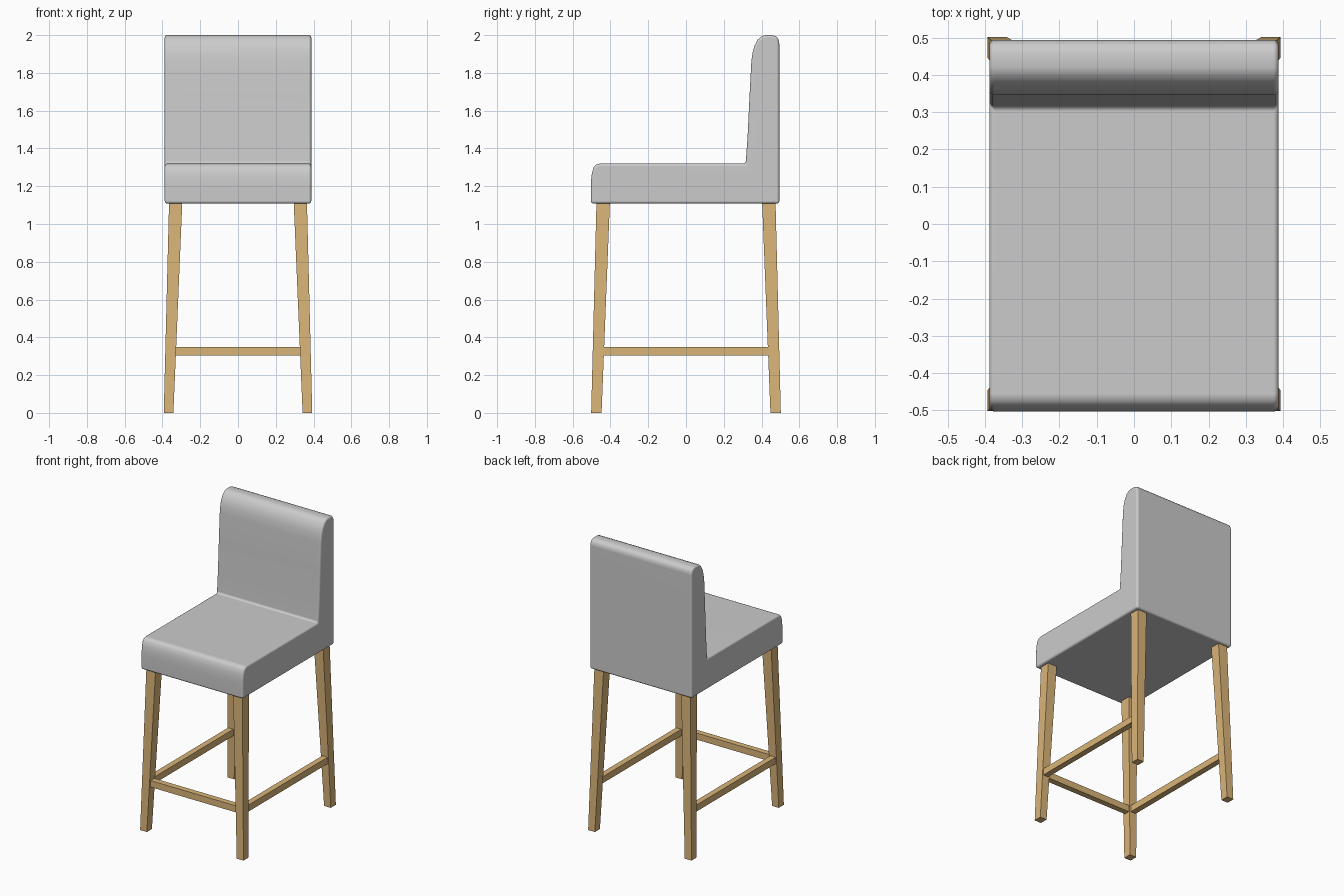
import bpy, bmesh

if "Cube" in bpy.data.objects:
    bpy.data.objects.remove(bpy.data.objects["Cube"])

wood = bpy.data.materials.new("light_wood")
wood.diffuse_color = (0.70, 0.46, 0.19, 1)
wood.use_nodes = True
wood.node_tree.nodes["Principled BSDF"].inputs["Base Color"].default_value = wood.diffuse_color


def new_object(name, bm, material=None):
    bmesh.ops.recalc_face_normals(bm, faces=bm.faces)
    mesh = bpy.data.meshes.new(name)
    bm.to_mesh(mesh)
    bm.free()
    obj = bpy.data.objects.new(name, mesh)
    bpy.context.collection.objects.link(obj)
    if material:
        mesh.materials.append(material)
    return obj


def tapered_bar(name, start, end):
    """Join two rectangles, each four corner points, into a bar."""
    bm = bmesh.new()
    a = [bm.verts.new(p) for p in start]
    b = [bm.verts.new(p) for p in end]
    bm.faces.new(a)
    bm.faces.new(b)
    for i in range(4):
        j = (i + 1) % 4
        bm.faces.new((a[i], a[j], b[j], b[i]))
    return new_object(name, bm, wood)


def rect_z(x0, x1, y0, y1, z):
    return [(x0, y0, z), (x1, y0, z), (x1, y1, z), (x0, y1, z)]


# Upholstered seat and backrest: one side profile (y, z) extruded across x
profile = [
    (-0.503, 1.108), (0.494, 1.108), (0.494, 1.955), (0.490, 1.978),
    (0.478, 1.993), (0.455, 2.0), (0.42, 2.0), (0.40, 1.993), (0.38, 1.976),
    (0.363, 1.945), (0.353, 1.91), (0.346, 1.86), (0.337, 1.69), (0.326, 1.46),
    (0.316, 1.32), (-0.455, 1.32), (-0.475, 1.314), (-0.489, 1.300),
    (-0.498, 1.27), (-0.502, 1.235), (-0.503, 1.20)]
bm = bmesh.new()
cap = bm.faces.new([bm.verts.new((-0.388, y, z)) for y, z in profile])
ext = bmesh.ops.extrude_face_region(bm, geom=[cap])
side = [v for v in ext["geom"] if isinstance(v, bmesh.types.BMVert)]
bmesh.ops.translate(bm, verts=side, vec=(0.776, 0, 0))
seat = new_object("upholstered_seat", bm)
for p in seat.data.polygons:
    p.use_smooth = True
bevel = seat.modifiers.new("soft_edges", 'BEVEL')
bevel.width = 0.014
bevel.segments = 4
bevel.limit_method = 'ANGLE'
bevel.angle_limit = 0.8
bevel.use_clamp_overlap = False
seat.modifiers.new("even_shading", 'WEIGHTED_NORMAL')

# Four splayed legs, thicker at the top
for sx, side_name in ((-1, "left"), (1, "right")):
    for sy, end_name in ((-1, "front"), (1, "back")):
        tapered_bar(f"{end_name}_{side_name}_leg",
                    rect_z(sx * 0.342, sx * 0.393, sy * 0.447, sy * 0.502, 0),
                    rect_z(sx * 0.295, sx * 0.365, sy * 0.403, sy * 0.474, 1.115))

# Stretchers: one on each side and one at the front
z0, z1, h = 0.305, 0.35, 0.02
for sx, side_name in ((-1, "left"), (1, "right")):
    x = sx * 0.359
    tapered_bar(f"{side_name}_stretcher",
                rect_z(x - h, x + h, -0.45, 0.45, z0),
                rect_z(x - h, x + h, -0.45, 0.45, z1))
tapered_bar("front_stretcher",
            rect_z(-0.345, 0.345, -0.462 - h, -0.462 + h, z0),
            rect_z(-0.345, 0.345, -0.462 - h, -0.462 + h, z1))
